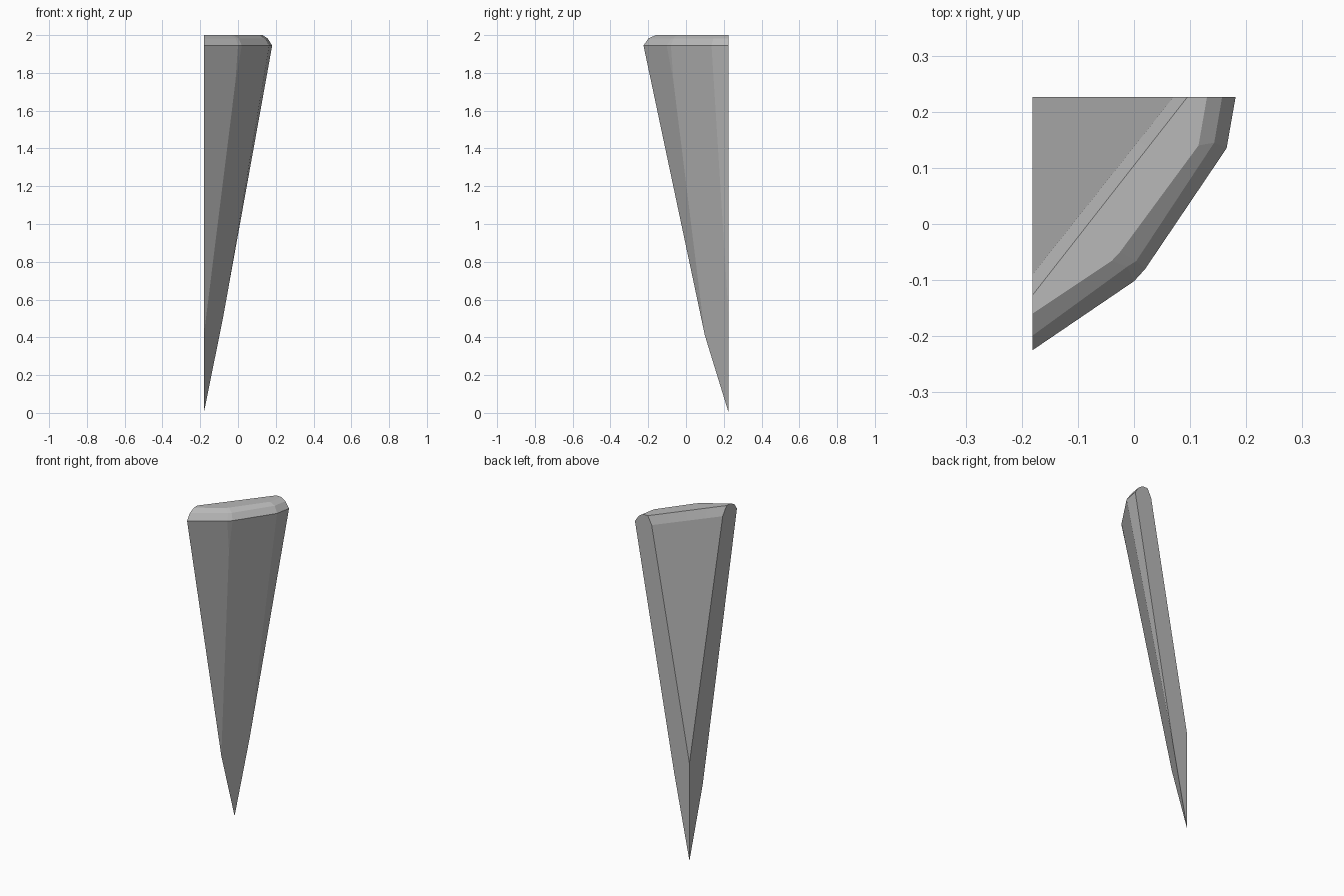
import bpy, bmesh
from mathutils import Vector

old = bpy.data.objects.get("Cube")
if old:
    bpy.data.objects.remove(old, do_unlink=True)

# Single stone colour
stone = bpy.data.materials.new("grey_stone")
stone.use_nodes = True
grey = (0.48, 0.48, 0.48, 1)
stone.diffuse_color = grey
stone.node_tree.nodes["Principled BSDF"].inputs["Base Color"].default_value = grey

LEFT, BACK = -0.181, 0.226      # the two flat cut planes
bm = bmesh.new()


def row(z, points):
    """Row of vertices at one height, following the curved wall."""
    return [bm.verts.new((x, y, z)) for x, y in points]


def straight(z, start, end, count=5):
    """Evenly divided straight row."""
    a, b = Vector(start), Vector(end)
    return row(z, [a.lerp(b, i / (count - 1)) for i in range(count)])


# Rounded cap, from the outer rim over the top to the inner edge
rows = [
    row(1.945, [(LEFT, -.225), (0, -.102), (.02, -.08), (.165, .135), (.181, BACK)]),
    row(1.982, [(LEFT, -.199), (-.012, -.076), (.004, -.066), (.143, .145), (.157, BACK)]),
    row(2.0, [(LEFT, -.16), (-.04, -.066), (-.025, -.05), (.115, .14), (.13, BACK)]),
    straight(2.0, (LEFT, -.127), (.095, BACK)),
    straight(1.95, (LEFT, -.09), (.07, BACK)),
]
for low, high in zip(rows, rows[1:]):
    for i in range(4):
        bm.faces.new((low[i], low[i + 1], high[i + 1], high[i]))

# Tapering shard below the cap
tip = bm.verts.new((LEFT, BACK, 0))
notch = bm.verts.new((LEFT, BACK, .585))
kink_left = bm.verts.new((LEFT, .1, .41))
kink_back = bm.verts.new((-.08, BACK, .5))
split = bm.verts.new((-.014, -.066, 1.75))
rim, inner = rows[0], rows[-1]
for face in (
    (rim[0], kink_left, split, rim[1]),               # front facet
    (rim[1], split, rim[2]),                          # ridge chip
    (rim[2], split, kink_left, kink_back, rim[3]),    # main facet
    (rim[3], kink_back, rim[4]),                      # side facet
    (kink_left, tip, kink_back),                      # pointed facet
    [notch] + inner,                                  # sloping inner face
    [tip, kink_left] + [r[0] for r in rows] + [notch],
    [tip, kink_back] + [r[-1] for r in rows] + [notch],
):
    bm.faces.new(face)
bmesh.ops.recalc_face_normals(bm, faces=bm.faces)

mesh = bpy.data.meshes.new("stone_shard")
bm.to_mesh(mesh)
bm.free()
mesh.materials.append(stone)
shard = bpy.data.objects.new("stone_shard", mesh)
bpy.context.collection.objects.link(shard)
